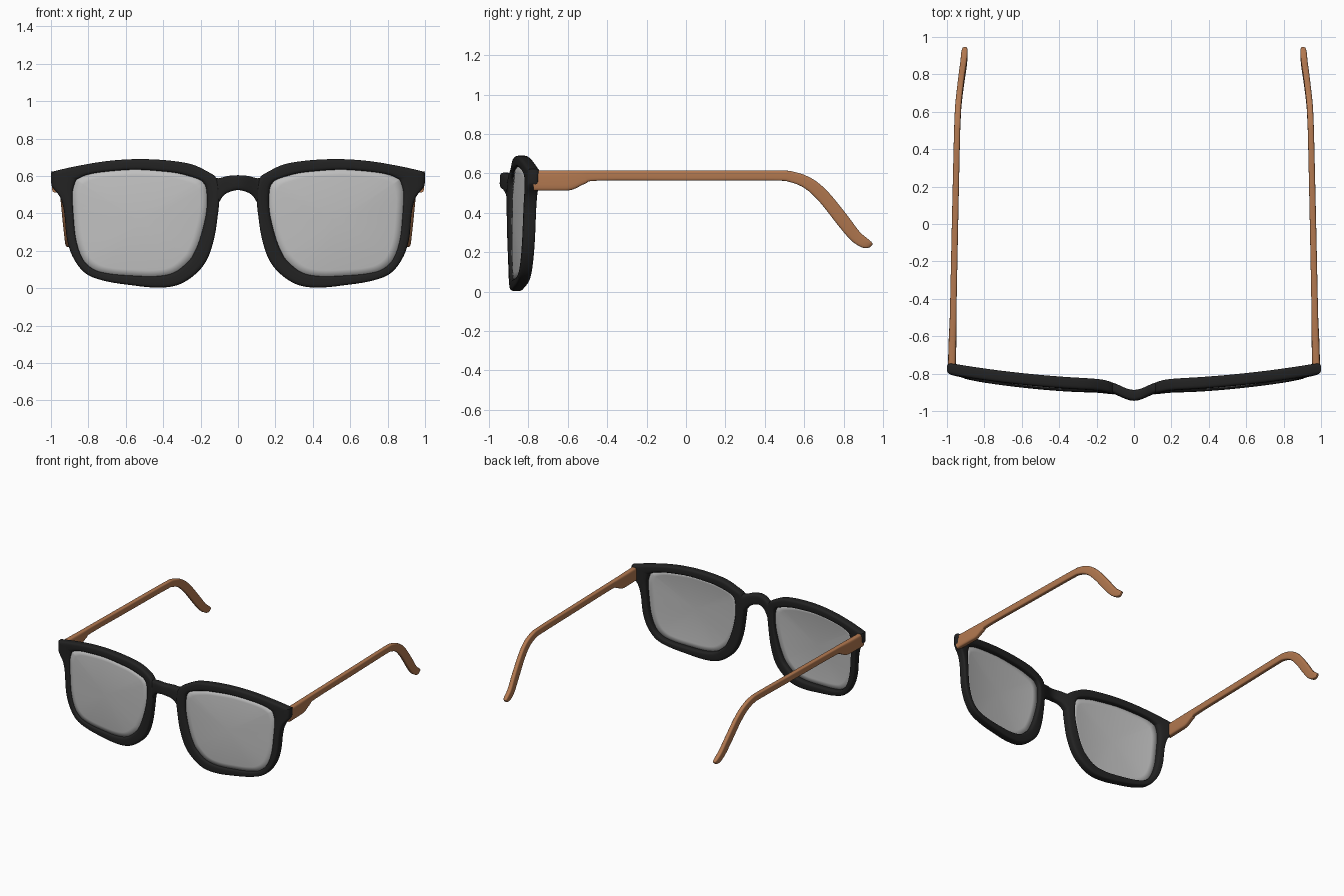
import bpy, math
from mathutils import Vector

if "Cube" in bpy.data.objects:
    bpy.data.objects.remove(bpy.data.objects["Cube"])


def material(name, rgba):
    m = bpy.data.materials.new(name)
    m.diffuse_color = rgba
    m.use_nodes = True
    m.node_tree.nodes["Principled BSDF"].inputs["Base Color"].default_value = m.diffuse_color
    return m


BLACK = material("black_acetate", (0.016, 0.016, 0.016, 1))
WOOD = material("brown_wood", (0.45, 0.19, 0.08, 1))
GLASS = material("grey_lens", (0.52, 0.52, 0.52, 1))


def smooth_path(pts, steps, closed):
    """Catmull-Rom resampling of control points of any dimension."""
    n, out = len(pts), []
    get = (lambda i: pts[i % n]) if closed else (lambda i: pts[min(max(i, 0), n - 1)])
    for i in range(n if closed else n - 1):
        p = [get(i + k) for k in (-1, 0, 1, 2)]
        for s in range(steps):
            t = s / steps
            out.append([0.5 * (2 * b + (c - a) * t + (2 * a - 5 * b + 4 * c - d) * t * t
                               + (3 * b - a - 3 * c + d) * t ** 3) for a, b, c, d in zip(*p)])
    if not closed:
        out.append(list(pts[-1]))
    return out


def make_object(name, verts, faces, mat, mirror=True):
    me = bpy.data.meshes.new(name)
    me.from_pydata(verts, [], faces)
    me.materials.append(mat)
    ob = bpy.data.objects.new(name, me)
    bpy.context.collection.objects.link(ob)
    bpy.ops.object.select_all(action='DESELECT')
    ob.select_set(True)
    bpy.context.view_layer.objects.active = ob
    bpy.ops.object.mode_set(mode='EDIT')
    bpy.ops.mesh.select_all(action='SELECT')
    bpy.ops.mesh.normals_make_consistent(inside=False)
    bpy.ops.object.mode_set(mode='OBJECT')
    bpy.ops.object.shade_smooth_by_angle(angle=math.radians(40))
    if mirror:
        ob.modifiers.new("mirror", 'MIRROR').use_mirror_merge = False
    return ob


def strip(name, edges, axis, closed, mat, mirror=True, power=0.5, sides=20):
    """Bar with a rounded-box section between two edges; edges = (A, B, thickness)."""
    verts, faces = [], []
    for a, b, thick in edges:
        mid, half = (a + b) / 2, (a - b) / 2
        for k in range(sides):
            t = 2 * math.pi * (k + 0.5) / sides
            u, v = [math.copysign(abs(w) ** power, w) for w in (math.cos(t), math.sin(t))]
            verts.append(mid + half * u + axis * (thick / 2 * v))
    n = len(edges)
    for i in range(n if closed else n - 1):
        j = (i + 1) % n
        for k in range(sides):
            m = (k + 1) % sides
            faces.append((i * sides + k, i * sides + m, j * sides + m, j * sides + k))
    if not closed:
        faces += [tuple(range(sides)), tuple(range((n - 1) * sides, n * sides))]
    return make_object(name, verts, faces, mat, mirror)


def front_y(x, z, bump=0.053):
    """Wrap of the frame front, pushed forward at the bridge."""
    return -0.862 + 0.09 * x * x - bump * math.exp(-(x / 0.1) ** 2) - 0.015 * (1 - z / 0.6)


def on_front(x, z):
    return Vector((x, front_y(x, z), z))


# Eye rim: inner x, z and outer x, z, clockwise from the nose
RIM = [(.166, .45, .10, .47), (.17, .53, .10, .54), (.185, .562, .118, .592),
       (.214, .583, .16, .622), (.305, .61, .25, .663), (.385, .622, .385, .684),
       (.545, .633, .545, .69), (.70, .623, .706, .679), (.80, .607, .866, .652),
       (.852, .585, .985, .625), (.866, .572, .999, .617), (.88, .53, .999, .56),
       (.884, .49, .99, .537), (.883, .45, .952, .487), (.88, .40, .93, .41),
       (.866, .262, .914, .26), (.829, .155, .877, .155), (.77, .10, .81, .075),
       (.69, .078, .706, .037), (.58, .068, .572, .016), (.44, .064, .44, .003),
       (.34, .085, .33, .014), (.265, .145, .24, .064), (.235, .19, .17, .144),
       (.205, .262, .128, .262), (.176, .37, .107, .396)]
rim = smooth_path(RIM, 5, True)
Y = Vector((0, 1, 0))
strip("eye_rims", [(on_front(a, b), on_front(c, d), 0.062) for a, b, c, d in rim], Y, True, BLACK)

# Bridge: x, top z, bottom z
half = [(.0, .604, .524), (.055, .6, .51), (.085, .592, .485), (.105, .588, .455), (.135, .59, .44)]
bridge = smooth_path([(-x, t, b) for x, t, b in half[:0:-1]] + half, 5, False)
strip("bridge", [(on_front(x, t), on_front(x, b), 0.058) for x, t, b in bridge], Y, False, BLACK, False)

# Lenses: gently domed discs of concentric rings inside the rims
cx, cz = 0.53, 0.36
N, R = len(rim), 8
verts, faces = [], []
for r in range(R, 0, -1):
    f = r / R
    for a, b, _, _ in rim:
        x, z = cx + (a - cx) * f * 1.02, cz + (b - cz) * f * 1.02
        verts.append((x, front_y(x, z, 0) - 0.01 - 0.016 * (1 - f * f), z))
verts.append((cx, front_y(cx, cz, 0) - 0.026, cz))
for r in range(R - 1):
    for i in range(N):
        j = (i + 1) % N
        faces.append((r * N + i, r * N + j, (r + 1) * N + j, (r + 1) * N + i))
faces += [((R - 1) * N + i, (R - 1) * N + (i + 1) % N, R * N) for i in range(N)]
lens = make_object("lenses", verts, faces, GLASS)
sol = lens.modifiers.new("thickness", 'SOLIDIFY')
sol.thickness, sol.offset = 0.01, 0

# Temple arms: top y, z, bottom y, z, centre x, thickness
ARM = [(-.775, .615, -.775, .512, .974, .042), (-.65, .615, -.65, .512, .971, .042),
       (-.58, .615, -.58, .516, .969, .040), (-.51, .615, -.51, .548, .967, .037),
       (-.44, .615, -.44, .563, .966, .035), (0, .615, 0, .563, .957, .034),
       (.45, .615, .44, .563, .947, .033), (.55, .607, .525, .556, .944, .033),
       (.64, .573, .604, .523, .94, .033), (.72, .507, .68, .452, .932, .033),
       (.82, .385, .77, .338, .92, .034), (.88, .305, .835, .262, .911, .035),
       (.925, .266, .885, .227, .907, .034), (.943, .25, .915, .221, .905, .028),
       (.947, .24, .936, .226, .904, .014)]
arm = smooth_path(ARM, 4, False)
strip("temple_arms", [(Vector((x, a, b)), Vector((x, c, d)), t) for a, b, c, d, x, t in arm],
      Vector((1, 0, 0)), False, WOOD, power=0.45)
